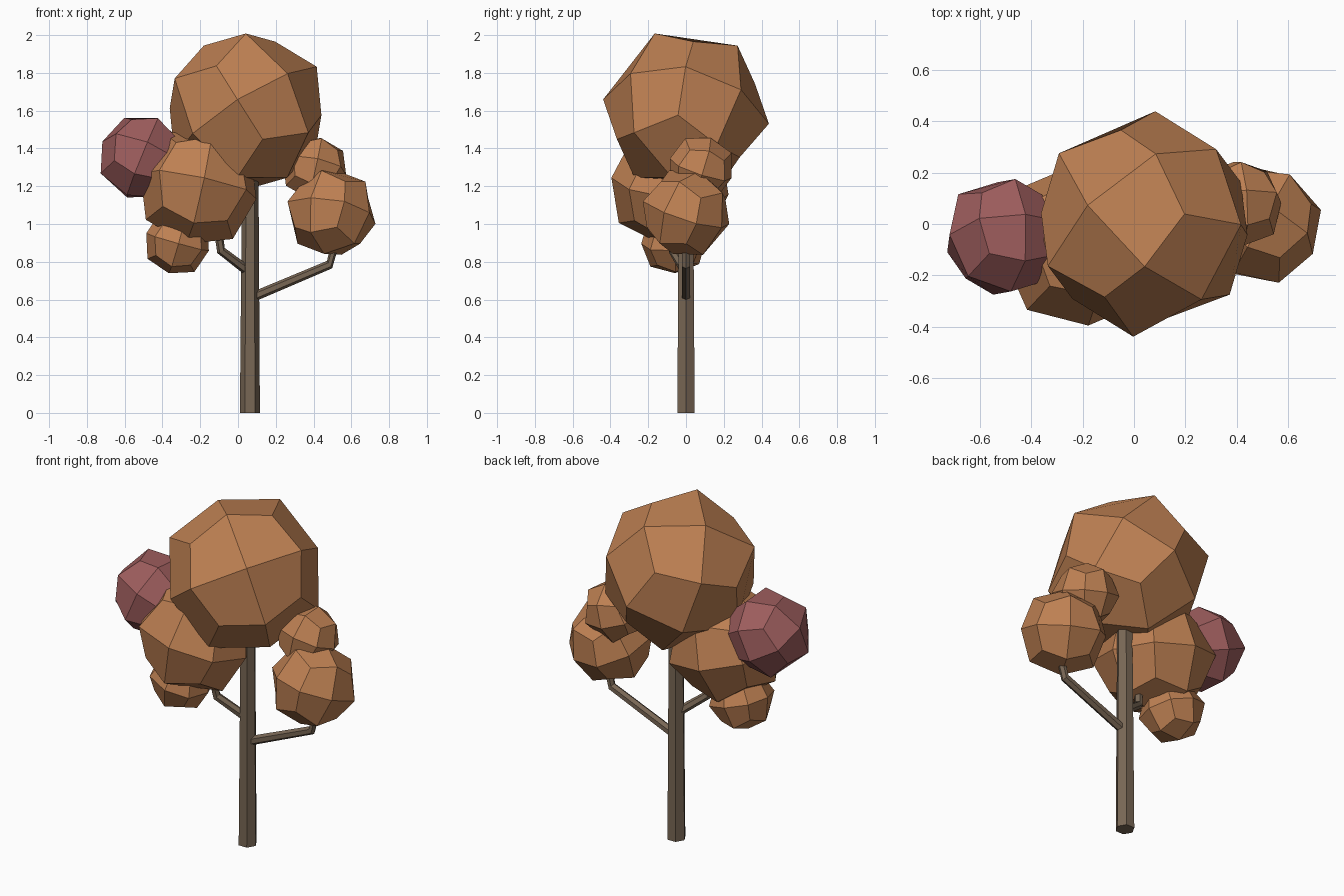
import bpy, bmesh
from mathutils import Vector, Matrix

cube = bpy.data.objects.get("Cube")
if cube:
    bpy.data.objects.remove(cube, do_unlink=True)


def material(name, color):
    m = bpy.data.materials.new(name)
    m.use_nodes = True
    m.diffuse_color = (*color, 1)
    bsdf = next(n for n in m.node_tree.nodes if n.type == 'BSDF_PRINCIPLED')
    bsdf.inputs["Base Color"].default_value = (*color, 1)
    return m


ORANGE = material("autumn orange", (0.51, 0.215, 0.085))
RED = material("dusky red", (0.34, 0.11, 0.11))
BARK = material("bark brown", (0.19, 0.135, 0.09))


def add_object(name, bm, mat):
    mesh = bpy.data.meshes.new(name)
    bmesh.ops.recalc_face_normals(bm, faces=bm.faces)
    bm.to_mesh(mesh)
    bm.free()
    mesh.materials.append(mat)
    ob = bpy.data.objects.new(name, mesh)
    bpy.context.collection.objects.link(ob)
    return ob


def clump(name, center, size, facing, up, mat=ORANGE):
    """Rounded 24-quad cube, turned so one side looks along 'facing'."""
    bm = bmesh.new()
    bmesh.ops.create_cube(bm, size=2)
    bmesh.ops.subdivide_edges(bm, edges=bm.edges[:], cuts=1, use_grid_fill=True)
    pull = {1: 1.0, 2: 0.75, 3: 5 / 9}   # side centre, edge middle, corner
    for v in bm.verts:
        v.co *= pull[sum(abs(c) > 0.5 for c in v.co)]
    a = Vector(facing).normalized()
    b = Vector(up)
    b = (b - a * b.dot(a)).normalized()
    turn = Matrix((a, b, a.cross(b))).transposed().to_4x4()
    bm.transform(Matrix.Translation(center) @ turn @ Matrix.Scale(size, 4))
    return add_object(name, bm, mat)


def limb(name, points, radii, sides=6):
    """Tapered six-sided tube through the points, with mitred bends."""
    pts = [Vector(p) for p in points]
    bm = bmesh.new()
    rings = []
    for i, p in enumerate(pts):
        d = (pts[min(i + 1, len(pts) - 1)] - pts[max(i - 1, 0)]).normalized()
        side = Vector((0, 1, 0))
        side = (side - d * side.dot(d)).normalized()
        out = side.cross(d)
        ring = []
        for k in range(sides):
            spoke = Matrix.Rotation(k * 6.28319 / sides, 3, d) @ out
            ring.append(bm.verts.new(p + spoke * radii[i]))
        rings.append(ring)
    for low, high in zip(rings, rings[1:]):
        for k in range(sides):
            n = (k + 1) % sides
            bm.faces.new((low[k], low[n], high[n], high[k]))
    bm.faces.new(rings[0])
    bm.faces.new(rings[-1])
    return add_object(name, bm, BARK)


# Trunk and its two bent branches
limb("trunk", [(0.063, 0, 0), (0.065, 0, 1.35)], [0.053, 0.043])
limb("left_branch", [(0.07, 0, 0.61), (0.485, 0, 0.785), (0.52, 0, 0.92)],
     [0.026, 0.024, 0.022])
limb("right_branch", [(0.06, 0, 0.745), (-0.09, -0.07, 0.86), (-0.11, -0.09, 1.0)],
     [0.026, 0.024, 0.022])

# Foliage clumps
clump("crown", (0.04, 0, 1.595), 0.42, (0.53, -0.7, 0.48), (-0.52, 0.17, 0.83))
clump("right_front_foliage", (-0.21, -0.085, 1.2), 0.315, (0.1, -0.97, 0.14), (0.2, 0.14, 0.95))
clump("right_low_foliage", (-0.32, -0.065, 0.905), 0.172, (0.03, -0.98, -0.05), (0.28, 0, 1))
clump("left_low_foliage", (0.495, 0, 1.06), 0.232, (0.47, 0.81, -0.34), (0.17, 0.3, 0.94))
clump("left_back_foliage", (0.405, 0.078, 1.295), 0.172, (0.1, -0.95, 0.3), (0.2, 0.3, 0.95))
clump("red_foliage", (-0.505, -0.05, 1.35), 0.23, (0.36, 0.38, 0.85), (-0.93, 0.03, 0.36), RED)
